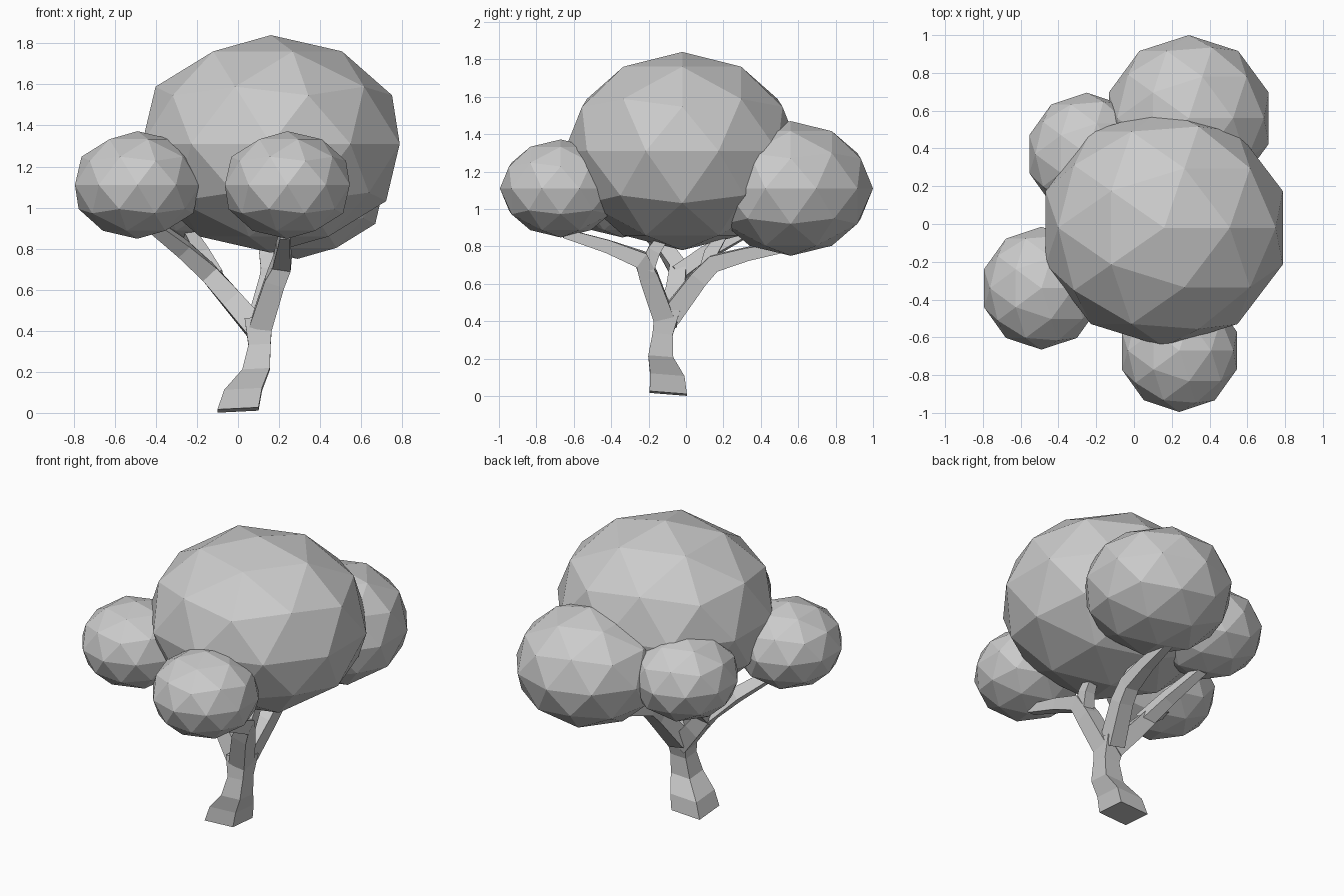
import bpy
import bmesh
from mathutils import Vector

cube = bpy.data.objects.get("Cube")
if cube:
    bpy.data.objects.remove(cube, do_unlink=True)

grey = bpy.data.materials.new("plain_grey")
grey.use_nodes = True
color = (0.6, 0.6, 0.6, 1)
grey.diffuse_color = color
grey.node_tree.nodes["Principled BSDF"].inputs["Base Color"].default_value = color


def add_object(name, bm):
    mesh = bpy.data.meshes.new(name)
    bmesh.ops.recalc_face_normals(bm, faces=bm.faces)
    bm.to_mesh(mesh)
    bm.free()
    mesh.materials.append(grey)
    obj = bpy.data.objects.new(name, mesh)
    bpy.context.collection.objects.link(obj)
    return obj


def leaf_ball(name, center, radii):
    bm = bmesh.new()
    bmesh.ops.create_icosphere(bm, subdivisions=2, radius=1)
    bmesh.ops.scale(bm, vec=radii, verts=bm.verts)
    bmesh.ops.translate(bm, vec=center, verts=bm.verts)
    return add_object(name, bm)


def limb(name, path, axis=None):
    """Square tube through (x, y, z, half width) points."""
    bm = bmesh.new()
    points = [Vector(p[:3]) for p in path]
    rings = []
    for i, p in enumerate(points):
        t = points[min(i + 1, len(points) - 1)] - points[max(i - 1, 0)]
        turn = Vector((0, 0, 1)).rotation_difference(axis or t)
        h = path[i][3]
        rings.append([bm.verts.new(p + turn @ Vector((sx * h, sy * h, 0)))
                      for sx, sy in ((-1, -1), (1, -1), (1, 1), (-1, 1))])
    for a, b in zip(rings, rings[1:]):
        for k in range(4):
            n = (k + 1) % 4
            bm.faces.new((a[k], a[n], b[n], b[k]))
    bm.faces.new(rings[0])
    bm.faces.new(rings[-1])
    return add_object(name, bm)


# Foliage
leaf_ball("crown", (0.16, -0.02, 1.31), (0.66, 0.63, 0.53))
leaf_ball("back_foliage", (0.29, 0.56, 1.11), (0.445, 0.44, 0.36))
small = (0.32, 0.325, 0.262)
for name, x, y in (("front_foliage", 0.24, -0.67),
                   ("front_right_foliage", -0.49, -0.34),
                   ("back_right_foliage", -0.25, 0.37)):
    leaf_ball(name, (x, y, 1.11), small)

# Trunk, with a slightly tilted foot
limb("trunk", [(0, -0.095, 0.014, 0.1), (0.025, -0.1, 0.11, 0.092),
               (0.088, -0.135, 0.21, 0.067), (0.105, -0.125, 0.33, 0.054),
               (0.1, -0.1, 0.46, 0.068)], Vector((-0.05, 0.08, 1)))

# Main branches, each forking under the foliage
limb("front_branch", [(0.11, -0.12, 0.42, 0.055), (0.18, -0.2, 0.64, 0.05),
                      (0.215, -0.24, 0.73, 0.045), (0.22, -0.42, 0.8, 0.035),
                      (0.23, -0.65, 0.87, 0.025)])
limb("front_branch_fork", [(0.2, -0.21, 0.68, 0.04), (0.215, -0.17, 0.78, 0.035),
                           (0.22, -0.1, 0.88, 0.025)])
limb("back_branch", [(0.1, -0.08, 0.43, 0.055), (0.15, 0.07, 0.63, 0.048),
                     (0.16, 0.15, 0.71, 0.045), (0.18, 0.33, 0.76, 0.035),
                     (0.2, 0.55, 0.8, 0.025)])
limb("back_branch_fork", [(0.155, 0.11, 0.67, 0.04), (0.14, 0.13, 0.76, 0.035),
                          (0.12, 0.2, 0.87, 0.025)])
limb("right_branch", [(0.09, -0.1, 0.41, 0.055), (-0.03, -0.06, 0.55, 0.05),
                      (-0.14, -0.04, 0.68, 0.045), (-0.27, -0.12, 0.8, 0.038),
                      (-0.44, -0.26, 0.93, 0.028)])
limb("right_branch_fork", [(-0.11, -0.05, 0.65, 0.042), (-0.17, 0.1, 0.76, 0.036),
                           (-0.25, 0.36, 0.9, 0.026)])
